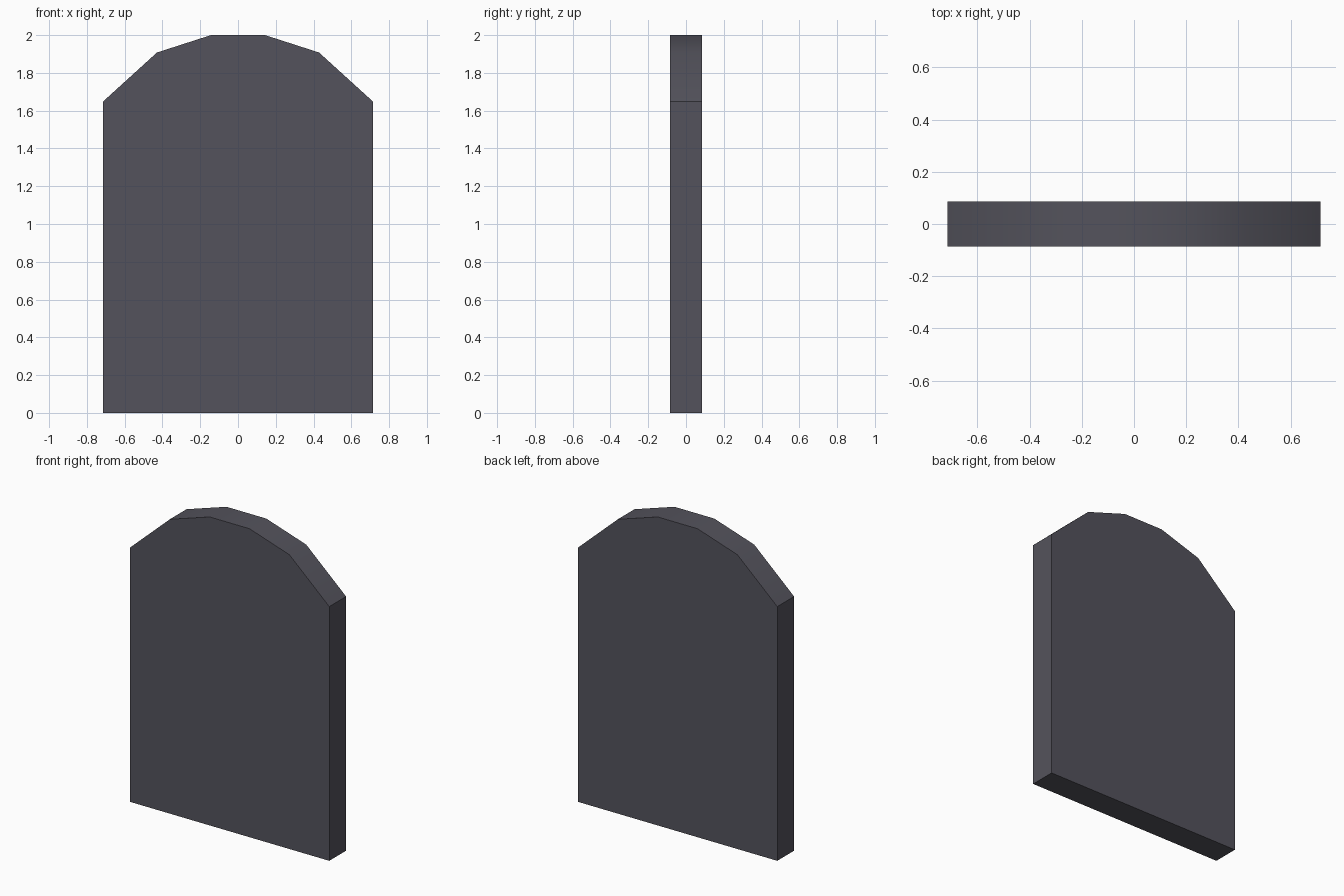
import bpy, bmesh, math

if "Cube" in bpy.data.objects:
    bpy.data.objects.remove(bpy.data.objects["Cube"])

# Half outline of the slab: vertical side, then a faceted arched top
half = [(0.715, 0.0), (0.715, 1.648), (0.429, 1.908), (0.143, 2.0)]
outline = half + [(-x, z) for x, z in reversed(half)]
HALF_DEPTH = 0.086

stone = bpy.data.materials.new("dark grey stone")
stone.diffuse_color = (0.088, 0.086, 0.107, 1.0)
stone.use_nodes = True
stone.node_tree.nodes["Principled BSDF"].inputs["Base Color"].default_value = stone.diffuse_color

# Front face extruded to the back
bm = bmesh.new()
front = bm.faces.new([bm.verts.new((x, -HALF_DEPTH, z)) for x, z in outline])
ext = bmesh.ops.extrude_face_region(bm, geom=[front], use_keep_orig=True)
verts = [g for g in ext["geom"] if isinstance(g, bmesh.types.BMVert)]
bmesh.ops.translate(bm, verts=verts, vec=(0, 2 * HALF_DEPTH, 0))
bmesh.ops.recalc_face_normals(bm, faces=bm.faces)

mesh = bpy.data.meshes.new("arched_slab")
bm.to_mesh(mesh)
bm.free()
mesh.materials.append(stone)
slab = bpy.data.objects.new("arched_slab", mesh)
bpy.context.collection.objects.link(slab)

# Smooth along the arch, crisp at the rim and shoulders
bpy.context.view_layer.objects.active = slab
slab.select_set(True)
bpy.ops.object.shade_smooth_by_angle(angle=math.radians(30))
